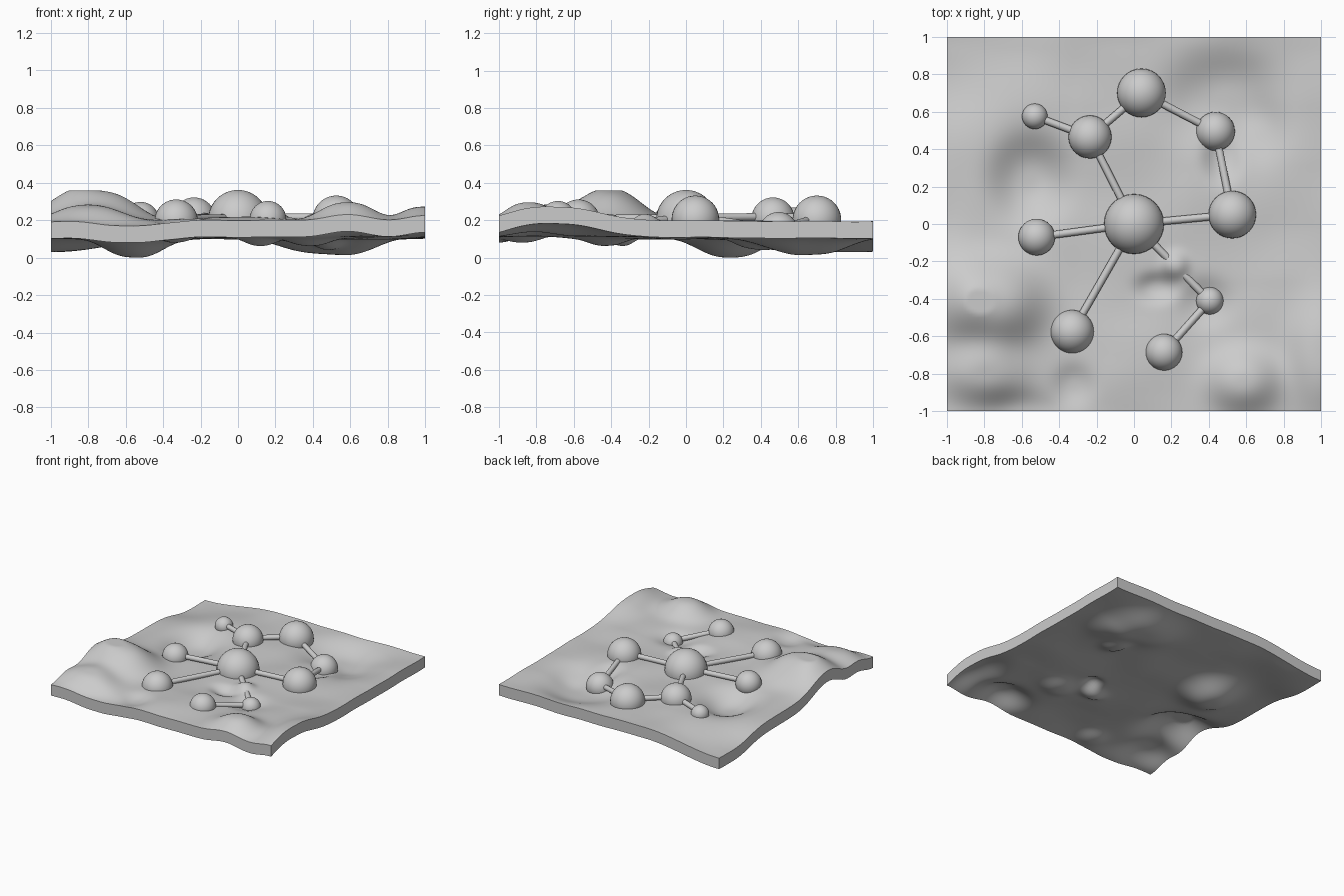
import bpy, bmesh
from math import exp
from mathutils import Vector, noise

if "Cube" in bpy.data.objects:
    bpy.data.objects.remove(bpy.data.objects["Cube"])

# Hills and hollows of the ground: x, y, radius x, radius y, height
BUMPS = [
    (-.74, -.42, .24, .23, .15), (-.98, -.36, .18, .26, .06), (-.80, -.80, .22, .15, .085),
    (-.56, .24, .19, .21, -.11), (.46, .68, .28, .22, -.085), (.66, .50, .15, .16, -.035),
    (.47, .35, .09, .12, -.05),
    (-1.0, .92, .36, .36, -.08), (1.0, -.70, .16, .30, .08), (.58, -.84, .18, .16, .10),
    (.22, -.22, .065, .065, .04), (.12, -.34, .10, .07, -.04), (.38, -.42, .13, .12, -.045),
    (-.32, -.86, .10, .10, -.03), (-.6, -1.0, .2, .1, -.025), (-.1, -.72, .4, .2, .022),
]
THICK = 0.09


def ground(x, y):
    z = 0.195 + 0.014 * noise.noise(Vector((x * 3.2, y * 3.2, 1.7)))
    for cx, cy, rx, ry, h in BUMPS:
        d = ((x - cx) / rx) ** 2 + ((y - cy) / ry) ** 2
        z += h * exp(-d ** 1.3)
    return max(THICK, min(0.36, z))


def finish(bm, name, angle=40):
    bmesh.ops.recalc_face_normals(bm, faces=bm.faces)
    me = bpy.data.meshes.new(name)
    bm.to_mesh(me)
    bm.free()
    ob = bpy.data.objects.new(name, me)
    bpy.context.collection.objects.link(ob)
    bpy.ops.object.select_all(action='DESELECT')
    ob.select_set(True)
    bpy.context.view_layer.objects.active = ob
    bpy.ops.object.shade_smooth_by_angle(angle=angle * 0.01745)
    return ob


# Wavy ground slab of even thickness
bm = bmesh.new()
bmesh.ops.create_grid(bm, x_segments=120, y_segments=120, size=1)
for v in bm.verts:
    v.co.z = ground(v.co.x, v.co.y)
low = bmesh.ops.extrude_face_region(bm, geom=bm.faces[:], use_keep_orig=True)
bmesh.ops.translate(bm, vec=(0, 0, -THICK),
                    verts=[g for g in low['geom'] if isinstance(g, bmesh.types.BMVert)])
finish(bm, "ground_slab")

# Balls half sunk in the ground: x, y, z, radius
BALLS = [
    (0, 0, .202, .16), (-.235, .465, .207, .115), (.04, .70, .202, .13),
    (.435, .495, .14, .104), (.525, .05, .205, .127), (-.52, -.07, .2, .098),
    (-.33, -.575, .195, .116), (.16, -.685, .205, .098), (.405, -.41, .16, .073),
    (-.53, .575, .2, .068),
]
for i, (x, y, z, r) in enumerate(BALLS):
    bm = bmesh.new()
    bmesh.ops.create_uvsphere(bm, u_segments=32, v_segments=20, radius=r)
    # underside trimmed off inside the slab
    cut = max(-r * .9, ground(x, y) - THICK * .6 - z)
    res = bmesh.ops.bisect_plane(bm, geom=bm.verts[:] + bm.edges[:] + bm.faces[:],
                                 plane_co=(0, 0, cut), plane_no=(0, 0, 1), clear_inner=True)
    bmesh.ops.contextual_create(
        bm, geom=[e for e in res['geom_cut'] if isinstance(e, bmesh.types.BMEdge)])
    finish(bm, f"ball_{i + 1}").location = (x, y, z)

# Rods joining the balls
RODS = [(0, 1), (1, 2), (2, 3), (3, 4), (4, 0), (0, 5), (0, 6), (0, 8), (8, 7), (1, 9)]
for a, b in RODS:
    p = Vector(BALLS[a][:3])
    q = Vector(BALLS[b][:3])
    bm = bmesh.new()
    bmesh.ops.create_cone(bm, cap_ends=True, segments=16, radius1=.02, radius2=.02,
                          depth=(q - p).length)
    ob = finish(bm, f"rod_{a + 1}_{b + 1}")
    ob.location = (p + q) / 2 + Vector((0, 0, .012))
    ob.rotation_euler = (q - p).to_track_quat('Z', 'Y').to_euler()
